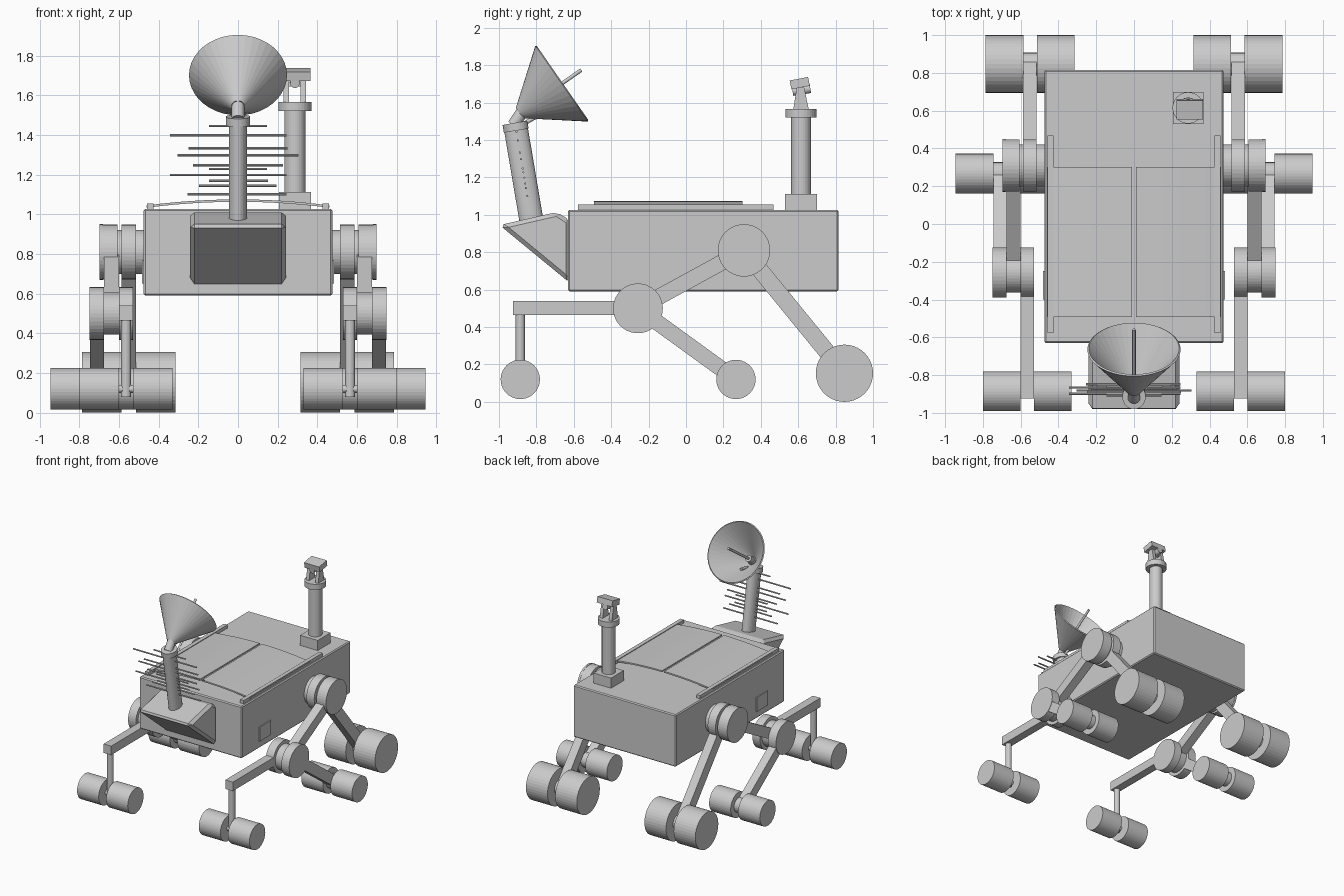
import bpy, bmesh, math
from mathutils import Vector, Matrix

if "Cube" in bpy.data.objects:
    bpy.data.objects.remove(bpy.data.objects["Cube"])

grey = bpy.data.materials.new("light_grey")
grey.diffuse_color = (0.6, 0.6, 0.6, 1)
grey.use_nodes = True
grey.node_tree.nodes["Principled BSDF"].inputs["Base Color"].default_value = grey.diffuse_color


def finish(name, bm, bevel=0):
    bmesh.ops.recalc_face_normals(bm, faces=bm.faces)
    me = bpy.data.meshes.new(name)
    bm.to_mesh(me)
    bm.free()
    me.materials.append(grey)
    ob = bpy.data.objects.new(name, me)
    bpy.context.collection.objects.link(ob)
    if bevel:
        m = ob.modifiers.new("bevel", 'BEVEL')
        m.width, m.segments = bevel, 1
    return ob


def box(name, x, y, z, bevel=0, tilt=0):
    """Box from three (min, max) ranges, optionally tilted about x."""
    bm = bmesh.new()
    size = [abs(r[1] - r[0]) for r in (x, y, z)]
    mid = [(r[0] + r[1]) / 2 for r in (x, y, z)]
    mat = Matrix.Translation(mid) @ Matrix.Rotation(tilt, 4, 'X') @ Matrix.Diagonal((*size, 1))
    bmesh.ops.create_cube(bm, size=1, matrix=mat)
    return finish(name, bm, bevel)


def cyl(name, a, b, r, r2=None, seg=32, caps=True, squash=1):
    """Cylinder or cone from a to b; squash flattens it across x = 0."""
    a, b = Vector(a), Vector(b)
    d = b - a
    mat = Matrix.Translation((a + b) / 2) @ d.to_track_quat('Z', 'Y').to_matrix().to_4x4()
    bm = bmesh.new()
    bmesh.ops.create_cone(bm, cap_ends=caps, segments=seg, radius1=r,
                          radius2=r if r2 is None else r2, depth=d.length, matrix=mat)
    for v in bm.verts:
        v.co.x *= squash
    return finish(name, bm)


def prism(name, pts, axis, lo, hi, bevel=0):
    """Extrude a 2D outline along x (points are y,z) or y (points are x,z)."""
    bm = bmesh.new()
    put = (lambda p, t: (t, p[0], p[1])) if axis == 'x' else (lambda p, t: (p[0], t, p[1]))
    f = bm.faces.new([bm.verts.new(put(p, lo)) for p in pts])
    ext = bmesh.ops.extrude_face_region(bm, geom=[f])
    move = put((0, 0), hi - lo)
    bmesh.ops.translate(bm, vec=move, verts=[g for g in ext["geom"] if isinstance(g, bmesh.types.BMVert)])
    return finish(name, bm, bevel)


def arm(name, a, b, w, x0, x1):
    """Flat bar between two (y, z) points."""
    a, b = Vector(a), Vector(b)
    n = (b - a).normalized().orthogonal() * w / 2
    return prism(name, [a + n, b + n, b - n, a - n], 'x', x0, x1)


# Body and sloping front box
box("body", (-.475, .475), (-.63, .815), (.59, 1.027), .008)
prism("front_box", [(-.997, .945), (-.69, 1.015), (-.62, .97), (-.62, .635)], 'x', -.242, .242, .022)

# Deck lids, slightly arched, on side rails
for s, side in ((-1, "left"), (1, "right")):
    box(side + "_lid_rail", (s * .425, s * .458), (-.578, .468), (1.02, 1.055))
    n = 6
    top = []
    for i in range(n + 1):
        x = .01 + .45 * i / n
        top.append((s * x, 1.075 - .03 * (x / .46) ** 2))
    prism(side + "_deck_lid", top + [(x, z - .012) for x, z in reversed(top)], 'y', -.493, .303)
    box(side + "_side_plate", (s * .47, s * .483), (-.40, -.25), (.65, .77))

# Suspension and wheels on each side
A, B = (.31, .81), (-.257, .50)
REAR, MID, FRONT = (.847, .153), (.267, .12), (-.886, .12)


def axle(name, s, p, x0, x1, r, seg=40):
    return cyl(name, (s * x0, *p), (s * x1, *p), r, seg=seg)


for s, side in ((-1, "left_"), (1, "right_")):
    # Main pivot
    axle(side + "main_pivot_core", s, A, .46, .65, .112)
    axle(side + "main_pivot_inner_disc", s, A, .515, .587, .138)
    axle(side + "main_pivot_outer_disc", s, A, .607, .68, .138)
    axle(side + "main_pivot_cap", s, A, .68, .697, .14)
    # Rocker pivot
    axle(side + "rocker_core", s, B, .56, .72, .105)
    axle(side + "rocker_inner_disc", s, B, .53, .60, .133)
    axle(side + "rocker_outer_disc", s, B, .675, .748, .133)
    # Arms
    arm(side + "rear_arm", A, REAR, .09, s * .515, s * .587)
    arm(side + "link_arm", A, B, .085, s * .60, s * .675)
    arm(side + "middle_arm", B, MID, .085, s * .675, s * .745)
    arm(side + "front_arm", (B[0], .503), (-.925, .503), .075, s * .53, s * .60)
    cyl(side + "front_post", (s * .565, FRONT[0], .08), (s * .565, FRONT[0], .48), .025, seg=20)
    # Paired wheels with hub between them
    for name, p, x, r, gap, hub in (("rear_wheel", REAR, .55, .153, .036, .06),
                                    ("middle_wheel", MID, .71, .105, .035, .06),
                                    ("front_wheel", FRONT, .565, .105, .035, .02)):
        axle(side + name + "_inner", s, p, x - gap - .2, x - gap, r)
        axle(side + name + "_outer", s, p, x + gap, x + gap + .2, r)
        axle(side + name + "_hub", s, p, x - gap - .01, x + gap + .01, hub, 24)

# Antenna mast: oval, leaning forward
m0, m1 = Vector((0, -.825, .96)), Vector((0, -.911, 1.47))
up = (m1 - m0).normalized()
cyl("antenna_mast", m0, m1, .064, squash=.72)
cyl("antenna_collar", m1 - up * .02, m1 + up * .022, .067, squash=.92)

# Cross rods through the mast: height, left end, right end
for i, (z, l, r) in enumerate(((1.445, -.146, .146), (1.398, -.343, .245), (1.333, -.25, .25),
                               (1.298, -.305, .305), (1.248, -.228, .228), (1.198, -.343, .245),
                               (1.228, -.146, .146), (1.168, -.146, .15), (1.143, -.197, .195),
                               (1.10, -.255, .245))):
    y = m0.y + (z - m0.z) / (m1.z - m0.z) * (m1.y - m0.y)
    cyl("antenna_rod_%d" % (i + 1), (l, y, z), (r, y, z), .006, seg=8)

# Dish, neck, strut and feed rod
rim = Vector((0, -.662, 1.703))
ax = Vector((0, .821, .571)).normalized()
dish = cyl("dish", rim - ax * .275, rim, .03, .243, seg=40, caps=False)
sol = dish.modifiers.new("shell", 'SOLIDIFY')
sol.thickness, sol.offset = .01, 0
cyl("dish_neck", m1 + Vector((0, -.012, .01)), rim - ax * .255, .033, seg=24)
strut = [(0, -.87, 1.485), (0, -.81, 1.52), (0, -.73, 1.535)]
for i in range(2):
    cyl("dish_strut_%d" % (i + 1), strut[i], strut[i + 1], .011, seg=12)
cyl("dish_hub", rim - ax * .26, rim - ax * .2, .026, seg=20)
cyl("feed_rod", rim - ax * .25, rim + ax * .125, .01, seg=16)

# Camera mast
cx, cy = .287, .615
box("camera_base", (.206, .369), (.53, .70), (1.02, 1.112))
cyl("camera_mast", (cx, cy, 1.10), (cx, cy, 1.53), .053)
cyl("camera_collar", (cx, cy, 1.52), (cx, cy, 1.567), .083)
for i, x in enumerate((.23, .315)):
    prism("camera_bracket_%d" % (i + 1), [(.573, 1.56), (.657, 1.56), (.632, 1.68), (.592, 1.68)],
          'x', x, x + .028)
box("camera_head", (.225, .366), (.558, .658), (1.68, 1.728), tilt=math.radians(11))
cyl("camera_lens", (cx, .57, 1.66), (cx, .665, 1.675), .024, seg=20)
box("camera_pivot_bar", (.235, .34), (.598, .626), (1.645, 1.675))
